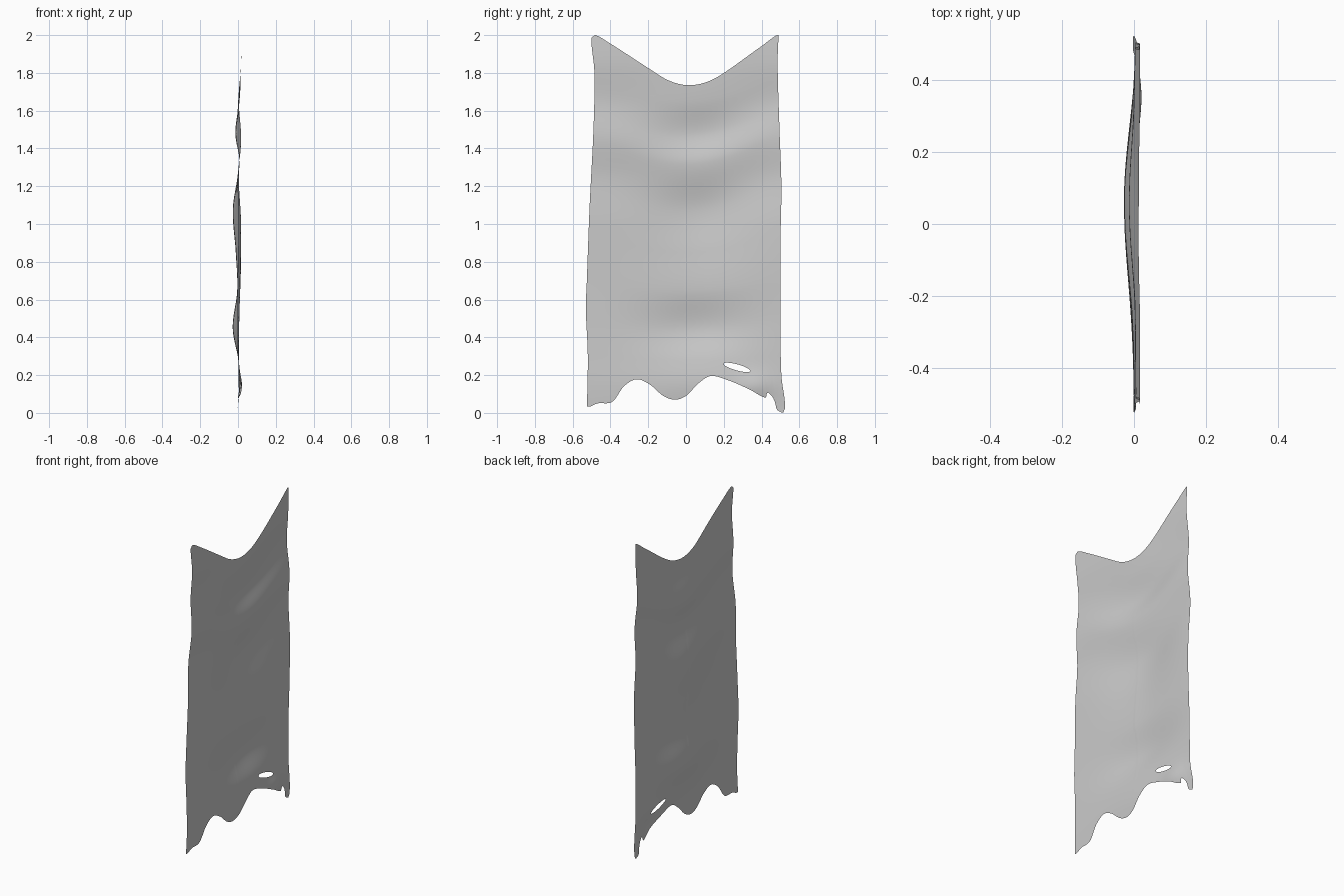
import bpy, math

if "Cube" in bpy.data.objects:
    bpy.data.objects.remove(bpy.data.objects["Cube"])

NU, NV = 140, 200


def curve(points):
    """Smooth interpolation through sorted (t, value) points."""
    def slope(i):
        a, b = points[max(i - 1, 0)], points[min(i + 1, len(points) - 1)]
        return (b[1] - a[1]) / (b[0] - a[0])

    def f(t):
        t = min(max(t, points[0][0]), points[-1][0])
        i = 0
        while i < len(points) - 2 and t > points[i + 1][0]:
            i += 1
        (t0, p0), (t1, p1) = points[i], points[i + 1]
        h = t1 - t0
        s = (t - t0) / h
        return ((2*s**3 - 3*s**2 + 1) * p0 + (s**3 - 2*s**2 + s) * h * slope(i)
                + (3*s**2 - 2*s**3) * p1 + (s**3 - s**2) * h * slope(i + 1))
    return f


# outline: sagging top, ragged hem, nearly straight sides
top = curve([(-.5, 1.985), (-.48, 2.0), (-.40, 1.955), (-.2, 1.82), (-.1, 1.76), (0, 1.735),
             (.1, 1.75), (.2, 1.80), (.4, 1.94), (.475, 1.997), (.49, 2.0)])
hem = curve([(-.525, .035), (-.51, .033), (-.47, .05), (-.39, .06), (-.33, .14), (-.26, .178),
             (-.19, .15), (-.12, .09), (-.06, .07), (0, .09), (.07, .155), (.14, .195),
             (.24, .17), (.34, .125), (.424, .08), (.434, .107), (.452, .095),
             (.468, .065), (.478, .022), (.50, .006), (.515, .002), (.525, .03)])
left = curve([(0, -.525), (.3, -.52), (.55, -.53), (.7, -.525), (1.1, -.51),
              (1.5, -.49), (1.8, -.485), (1.95, -.50), (2, -.50)])
right = curve([(0, .522), (.06, .523), (.2, .505), (.5, .50), (.9, .50), (1.2, .505),
               (1.5, .495), (1.85, .485), (2, .49)])

# drape depth along the middle and along the sides
mid = curve([(0, -.005), (.15, .012), (.28, .002), (.45, -.028), (.65, -.004), (.85, -.012),
             (1.08, -.027), (1.32, .008), (1.48, -.014), (1.65, .008), (1.8, .015), (2, .015)])
side = curve([(0, -.003), (.15, .004), (.3, .006), (.6, .014), (1, .02), (1.25, .008),
              (1.45, .018), (1.65, .005), (1.85, .017), (2, .015)])


def depth(y, z):
    w = math.exp(-((y - .06) / .3) ** 2)
    sag = z - .7 * y * y * min(1, max(0, z - .2))
    x = w * mid(sag) + (1 - w) * side(z)
    if y < 0:
        x -= .016 * (1 - w) * math.sin(math.pi * min(1, z / 1.6)) ** 2
    return x + .014 * math.exp(-((y - .36) / .1) ** 2 - ((z - .14) / .07) ** 2)


# cloth grid in the y-z plane
pts = []
for j in range(NV + 1):
    v = j / NV
    for i in range(NU + 1):
        u = i / NU
        yb = left(0) + (right(0) - left(0)) * u
        yt = left(2) + (right(2) - left(2)) * u
        z = hem(yb) * (1 - v) + top(yt) * v
        pts.append([left(z) + (right(z) - left(z)) * u, z])

# torn slit near the hem: drop faces inside a tilted ellipse, pull its rim onto it
CY, CZ, A, B, TILT = .27, .241, .074, .016, -.27
ct, st = math.cos(TILT), math.sin(TILT)


def local(y, z):
    y, z = y - CY, z - CZ
    return (y * ct + z * st) / A, (z * ct - y * st) / B


faces, rim, kept = [], set(), set()
for j in range(NV):
    for i in range(NU):
        a = j * (NU + 1) + i
        f = (a, a + 1, a + NU + 2, a + NU + 1)
        cy = sum(pts[k][0] for k in f) / 4
        cz = sum(pts[k][1] for k in f) / 4
        if math.hypot(*local(cy, cz)) < 1:
            rim.update(f)
        else:
            faces.append(f)
            kept.update(f)
for k in rim & kept:
    p, q = local(*pts[k])
    r = math.hypot(p, q)
    p, q = p / r * A, q / r * B
    pts[k] = [CY + p * ct - q * st, CZ + p * st + q * ct]

mesh = bpy.data.meshes.new("cloth_banner")
mesh.from_pydata([(depth(y, z), y, z) for y, z in pts], [], faces)
mesh.polygons.foreach_set("use_smooth", [True] * len(faces))
banner = bpy.data.objects.new("cloth_banner", mesh)
bpy.context.collection.objects.link(banner)

# remove vertices left loose inside the slit
import bmesh
bm = bmesh.new()
bm.from_mesh(mesh)
bmesh.ops.delete(bm, geom=[v for v in bm.verts if not v.link_faces], context='VERTS')
bm.to_mesh(mesh)
bm.free()
